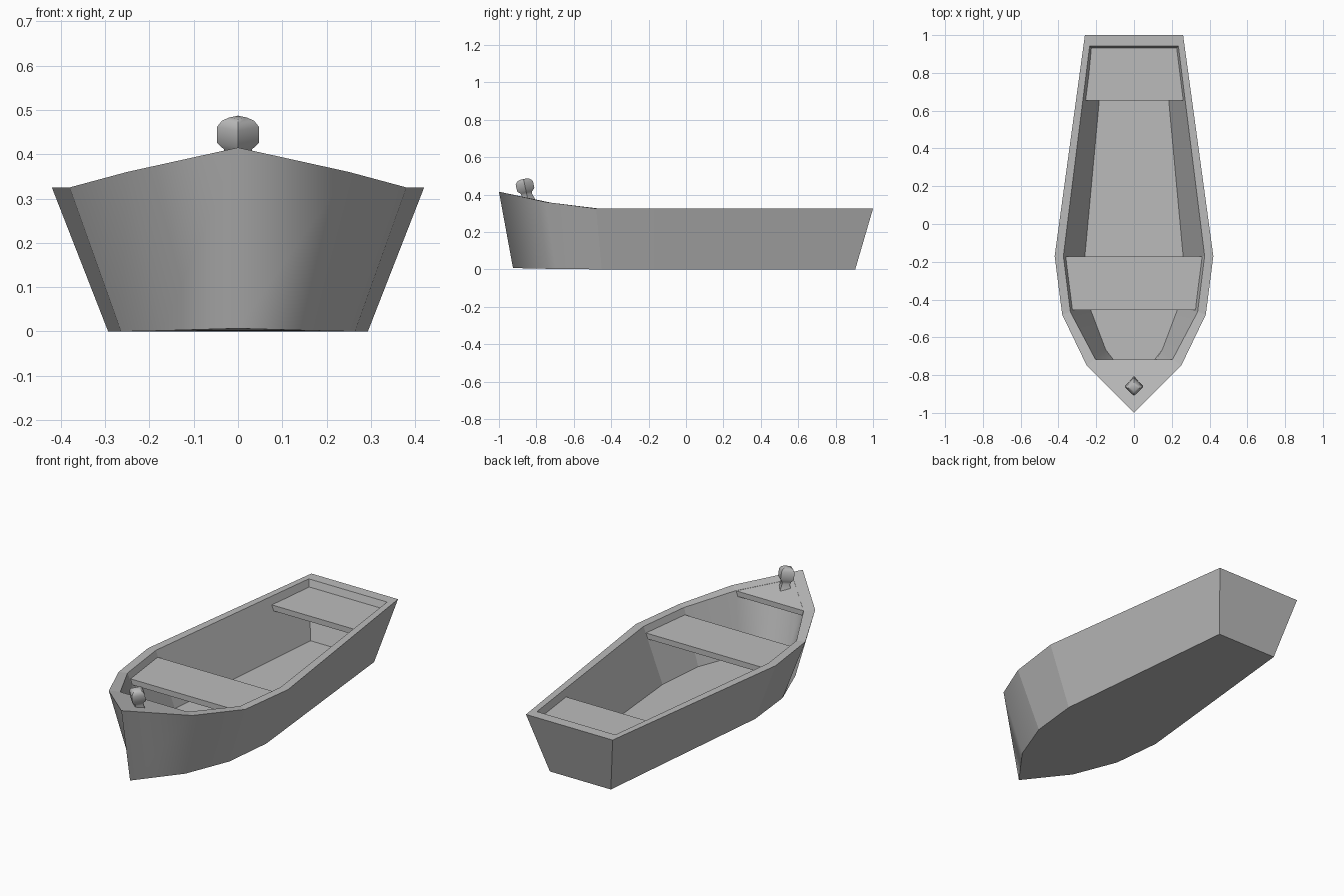
import bpy, bmesh
from math import radians, cos, sin, pi
from mathutils import Matrix

cube = bpy.data.objects.get("Cube")
if cube:
    bpy.data.objects.remove(cube)

grey = bpy.data.materials.new("weathered grey")
grey.use_nodes = True
colour = (0.5, 0.5, 0.5, 1)
grey.diffuse_color = colour
grey.node_tree.nodes["Principled BSDF"].inputs["Base Color"].default_value = colour


def finish(bm, name):
    bmesh.ops.recalc_face_normals(bm, faces=bm.faces[:])
    mesh = bpy.data.meshes.new(name)
    bm.to_mesh(mesh)
    bm.free()
    mesh.materials.append(grey)
    obj = bpy.data.objects.new(name, mesh)
    bpy.context.collection.objects.link(obj)
    return obj


def mirrored(half):
    """Closed outline from a half outline that starts at the bow."""
    return half + [(-x, y, z) for x, y, z in reversed(half[1:])]


def bridge(bm, low, high):
    n = len(low)
    return [bm.faces.new((low[i], low[(i + 1) % n], high[(i + 1) % n], high[i]))
            for i in range(n)]


# Half outlines of the hull, bow to stern
keel = [(0, -.925, .007), (.17, -.695, .002), (.264, -.45, 0), (.293, -.175, 0), (.183, .905, 0)]
gunwale = [(0, -1, .415), (.25, -.75, .36), (.38, -.48, .325), (.42, -.17, .325), (.26, 1, .325)]
rim = [(0, -.92, .397), (.205, -.715, .355), (.337, -.465, .325), (.374, -.17, .325), (.235, .942, .325)]
sole = [(0, -.86, .04), (.15, -.665, .04), (.235, -.44, .04), (.26, -.17, .04), (.165, .858, .04)]

# Hull: outer skin, rim, inner skin and floor in one shell
bm = bmesh.new()
rings = [[bm.verts.new(p) for p in mirrored(h)] for h in (keel, gunwale, rim, sole)]
bm.faces.new(rings[0])
bm.faces.new(rings[3])
for a, b in zip(rings, rings[1:]):
    bridge(bm, a, b)
for e in bm.edges:
    e.smooth = False
# Only the bow curves smoothly; the rest has crisp corners
for low, high in ((rings[0], rings[1]), (rings[2], rings[3])):
    for i in (0, 1, -1):
        bm.edges.get((low[i], high[i])).smooth = True
for f in bm.faces:
    f.smooth = True
finish(bm, "hull")


def slab(name, half, thickness):
    """Board with a flat outline given by its +x half."""
    bm = bmesh.new()
    outline = half + [(-x, y, z) for x, y, z in reversed(half) if x]
    top = [bm.verts.new(p) for p in outline]
    base = [bm.verts.new((x, y, z - thickness)) for x, y, z in outline]
    bm.faces.new(top)
    bm.faces.new(base)
    bridge(bm, base, top)
    return finish(bm, name)


# Thwarts reach a little into the side walls
slab("middle_seat", [(.332, -.455, .292), (.366, -.172, .292)], .03)
slab("stern_seat", [(.262, .655, .288), (.232, .94, .288)], .03)
slab("bow_deck", [(0, -.92, .396), (.205, -.718, .3545)], .028)

# Mooring post: four-sided, tilted towards the bow
bm = bmesh.new()
profile = [(.042, -.03), (.036, -.005), (.028, .02), (.032, .032), (.047, .046),
           (.047, .084), (.036, .098), (.02, .105)]
loops = [[bm.verts.new((r * cos(k * pi / 2), r * sin(k * pi / 2), z)) for k in range(4)]
         for r, z in profile]
for a, b in zip(loops, loops[1:]):
    bridge(bm, a, b)
bm.faces.new(loops[0])
bm.faces.new(loops[-1])
bm.transform(Matrix.Translation((0, -.847, .38)) @ Matrix.Rotation(radians(12), 4, 'X'))
post = finish(bm, "mooring_post")
bpy.context.view_layer.objects.active = post
post.select_set(True)
bpy.ops.object.shade_smooth_by_angle(angle=radians(40))
